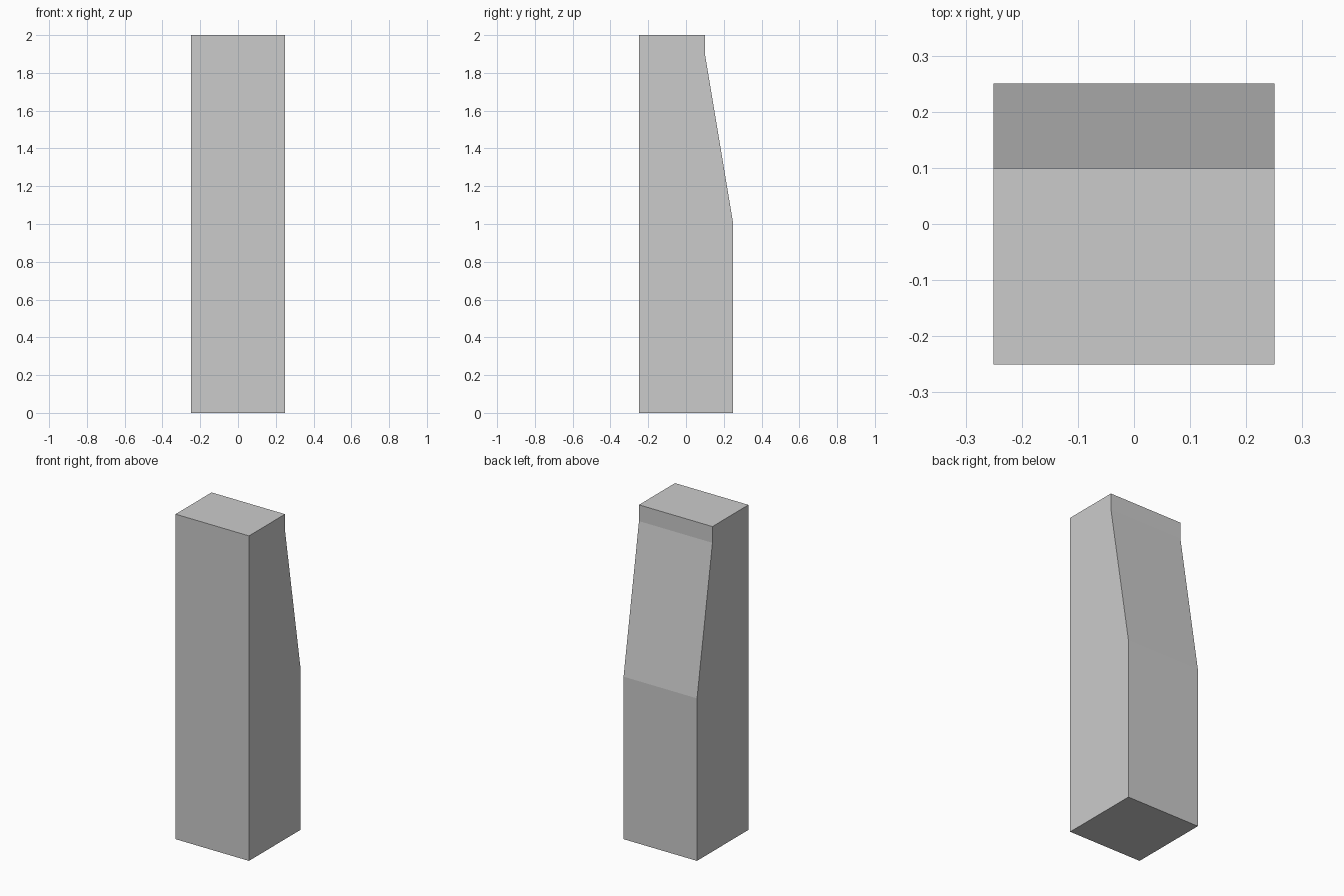
import bpy, bmesh
from mathutils import Vector

if "Cube" in bpy.data.objects:
    bpy.data.objects.remove(bpy.data.objects["Cube"])

# Side profile (y, z) of the post with its tapered back
profile = [(-0.25, 0), (0.25, 0), (0.25, 1.0), (0.1, 1.9), (0.1, 2.0), (-0.25, 2.0)]
half_width = 0.25

# Extrude the profile across x
bm = bmesh.new()
side = bm.faces.new([bm.verts.new((-half_width, y, z)) for y, z in profile])
result = bmesh.ops.extrude_face_region(bm, geom=[side], use_keep_orig=True)
moved = [v for v in result["geom"] if isinstance(v, bmesh.types.BMVert)]
bmesh.ops.translate(bm, verts=moved, vec=Vector((2 * half_width, 0, 0)))
bmesh.ops.recalc_face_normals(bm, faces=bm.faces)

mesh = bpy.data.meshes.new("tapered_post")
bm.to_mesh(mesh)
bm.free()
bpy.context.collection.objects.link(bpy.data.objects.new("tapered_post", mesh))
